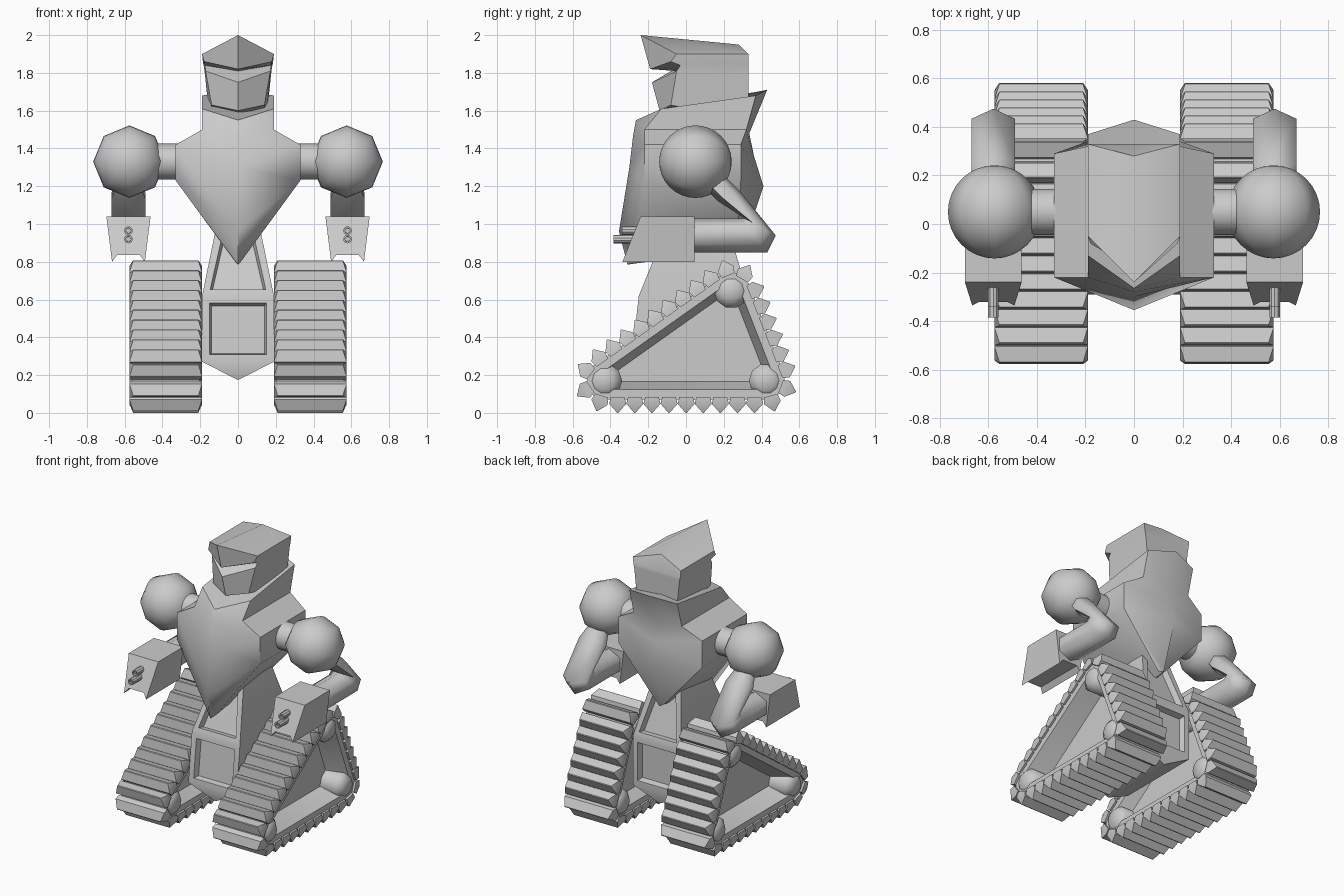
import bpy, bmesh
from math import radians, pi, cos, sin, atan2
from mathutils import Matrix, Vector

if "Cube" in bpy.data.objects:
    bpy.data.objects.remove(bpy.data.objects["Cube"], do_unlink=True)

grey = bpy.data.materials.new("plain_grey")
grey.use_nodes = True
GREY = (0.6, 0.6, 0.6, 1)
grey.diffuse_color = GREY
grey.node_tree.nodes["Principled BSDF"].inputs["Base Color"].default_value = GREY


def finish(name, bm, mirror=False, angle=35):
    bmesh.ops.remove_doubles(bm, verts=bm.verts, dist=0.0005)
    bmesh.ops.recalc_face_normals(bm, faces=bm.faces)
    mesh = bpy.data.meshes.new(name)
    bm.to_mesh(mesh)
    bm.free()
    mesh.materials.append(grey)
    ob = bpy.data.objects.new(name, mesh)
    bpy.context.collection.objects.link(ob)
    if mirror:
        ob.modifiers.new("mirror", "MIRROR")
    bpy.ops.object.select_all(action='DESELECT')
    ob.select_set(True)
    bpy.context.view_layer.objects.active = ob
    bpy.ops.object.shade_smooth_by_angle(angle=radians(angle))
    return ob


def loft(bm, rings):
    """Skin a list of equal rings and cap both ends."""
    rows = [[bm.verts.new(p) for p in ring] for ring in rings]
    n = len(rows[0])
    for a, b in zip(rows, rows[1:]):
        for i in range(n):
            j = (i + 1) % n
            bm.faces.new((a[i], a[j], b[j], b[i]))
    bm.faces.new(rows[0])
    bm.faces.new(rows[-1])
    return rows


def loft_symmetric(bm, halves):
    """Loft half rings running front centre, sides, back centre, with ridged caps."""
    rows = loft(bm, [h + [(-x, y, z) for x, y, z in reversed(h[1:-1])] for h in halves])
    for row in (rows[0], rows[-1]):
        bmesh.ops.connect_verts(bm, verts=[row[0], row[len(row) // 2]])


def cylinder(bm, start, end, r, sides):
    a, b = Vector(start), Vector(end)
    turn = (b - a).to_track_quat('Z', 'Y').to_matrix().to_4x4()
    bmesh.ops.create_cone(bm, cap_ends=True, segments=sides, radius1=r, radius2=r,
                          depth=(b - a).length, matrix=Matrix.Translation((a + b) / 2) @ turn)


# Head with brow, visor recess and jaw
bm = bmesh.new()
loft_symmetric(bm, [
    [(0, -.24, 2.0), (.19, -.05, 1.9), (.19, .33, 1.9), (0, .28, 1.95)],
    [(0, -.19, 1.82), (.18, -.08, 1.86), (.185, .33, 1.85), (0, .33, 1.85)],
    [(0, -.05, 1.81), (.175, -.03, 1.84), (.18, .33, 1.83), (0, .33, 1.83)],
    [(0, -.18, 1.75), (.172, -.05, 1.81), (.175, .33, 1.79), (0, .33, 1.79)],
    [(0, -.14, 1.6), (.14, -.08, 1.63), (.15, .33, 1.55), (0, .33, 1.55)],
])
finish("head", bm, angle=40)

# Torso with raised collar and pointed chest
bm = bmesh.new()
loft_symmetric(bm, [
    [(0, -.265, 1.55), (.19, -.13, 1.61), (.19, .37, 1.68), (0, .43, 1.71)],
    [(0, -.28, 1.47), (.19, -.22, 1.5), (.19, .32, 1.5), (0, .335, 1.48)],
    [(0, -.3, 1.3), (.33, -.22, 1.42), (.33, .29, 1.42), (0, .36, 1.36)],
    [(0, -.355, .96), (.33, -.22, 1.23), (.33, .29, 1.23), (0, .41, 1.2)],
    [(0, -.31, .785), (.015, -.27, .8), (.02, .27, .88), (0, .3, .87)],
])
finish("torso", bm, angle=50)

# Lower body with recessed panels and a keel underneath
bm = bmesh.new()
levels = [(1.06, .1, -.07, .2), (.62, .19, -.25, .33),
          (.27, .19, -.29, .33), (.175, .001, -.26, .3)]
loft(bm, [[(w, f, z), (w, b, z), (-w, b, z), (-w, f, z)] for z, w, f, b in levels])
bmesh.ops.recalc_face_normals(bm, faces=bm.faces)
panels = [f for f in bm.faces if abs(f.normal.y) > .8 and f.calc_center_median().z > .3]
for f in panels:
    bmesh.ops.inset_individual(bm, faces=[f], thickness=.055, depth=0)
    bmesh.ops.inset_individual(bm, faces=[f], thickness=.015, depth=-.04)
finish("lower_body", bm, angle=50)

# Shoulders
SX, SY, SZ = .575, .05, 1.33
bm = bmesh.new()
place = Matrix.Translation((SX, SY, SZ)) @ Matrix.Rotation(pi / 2, 4, 'X')
bmesh.ops.create_uvsphere(bm, u_segments=8, v_segments=16, radius=.192, matrix=place)
finish("shoulder_ball", bm, True, 50)
bm = bmesh.new()
cylinder(bm, (.25, SY, SZ), (.45, SY, SZ), .095, 16)
finish("shoulder_bar", bm, True)

# Bent arm, six-sided: outer and inner edge in the side plane, half width
bends = [((.2, 1.26), (.11, 1.18), .06), ((.28, 1.18), (.17, 1.12), .09),
         ((.475, .94), (.31, 1.03), .09), ((.43, .85), (.29, 1.03), .09),
         ((.02, .85), (.02, 1.03), .09)]
bm = bmesh.new()
rings = []
for outer, inner, w in bends:
    o, i = Vector(outer), Vector(inner)
    spots = [(0, 0), (w, .25), (w, .75), (0, 1), (-w, .75), (-w, .25)]
    rings.append([(.58 + dx, *o.lerp(i, t)) for dx, t in spots])
loft(bm, rings)
finish("arm", bm, True, 70)

# Forearm block, notched underneath with a slanted front
section = [(-.117, 1.04), (.117, 1.04), (.087, .8), (.06, .835), (-.06, .835), (-.087, .8)]
bm = bmesh.new()
loft(bm, [[(.58 + x, -.24 - (1.04 - z) * .4, z) for x, z in section],
          [(.58 + x, .045, z) for x, z in section]])
finish("forearm_block", bm, True)

# Twin barrels with sunken muzzles
bm = bmesh.new()
for z, tip in ((.965, -.34), (.92, -.385)):
    cylinder(bm, (.58, -.2, z), (.58, tip, z), .023, 10)
bm.normal_update()
for f in [f for f in bm.faces if f.normal.y < -.9]:
    bmesh.ops.inset_individual(bm, faces=[f], thickness=.009, depth=0)
    bmesh.ops.inset_individual(bm, faces=[f], thickness=.001, depth=-.02)
finish("barrels", bm, True)

# Tracks: rounded triangle around three wheels
wheels = [Vector((-.43, .17)), Vector((.425, .17)), Vector((.24, .645))]
IN, OUT = .19, .575
STEPS = 4


def outline(r):
    """Rounded triangle at distance r from the wheel centres."""
    pts = []
    for k, c in enumerate(wheels):
        before, after = c - wheels[k - 1], wheels[(k + 1) % 3] - c
        a0 = atan2(-before.x, before.y)
        a1 = atan2(-after.x, after.y)
        turn = (a1 - a0) % (2 * pi)
        for s in range(STEPS + 1):
            a = a0 + turn * s / STEPS
            pts.append(c + Vector((cos(a), sin(a))) * r)
    return pts


def track_ring(x, r):
    return [(x, p.x, p.y) for p in outline(r)]


bm = bmesh.new()
loft(bm, [track_ring(x, r) for x, r in
          [(IN + .1, .005), (IN + .015, .045), (IN + .015, .1),
           (OUT - .015, .1), (OUT - .015, .045), (OUT - .16, .005)]])
finish("track_belt", bm, True)

# Track cleats, evenly spaced along the belt
bm = bmesh.new()
loop = outline(.1)
loop.append(loop[0])
lengths = [(b - a).length for a, b in zip(loop, loop[1:])]
COUNT = 31
pitch = sum(lengths) / COUNT
for n in range(COUNT):
    d, k = n * pitch + pitch / 2, 0
    while d > lengths[k]:
        d -= lengths[k]
        k += 1
    along = (loop[k + 1] - loop[k]).normalized()
    out = Vector((along.y, -along.x))
    base = loop[k] + along * d
    rings = []
    for h, w, inset in ((-.015, .036, 0), (.022, .045, 0), (.07, .003, .02)):
        a, b = base + out * h - along * w, base + out * h + along * w
        rings.append([(IN + inset, *a), (OUT - inset, *a), (OUT - inset, *b), (IN + inset, *b)])
    loft(bm, rings)
finish("track_cleats", bm, True, 30)

# Track wheels with rounded rims
bm = bmesh.new()
for c in wheels:
    spin = [(cos(a * pi / 5), sin(a * pi / 5)) for a in range(10)]
    loft(bm, [[(x, c.x + r * u, c.y + r * v) for u, v in spin]
              for x, r in ((IN, .06), (IN + .03, .09), (OUT - .035, .092), (OUT, .05))])
finish("track_wheels", bm, True, 50)
